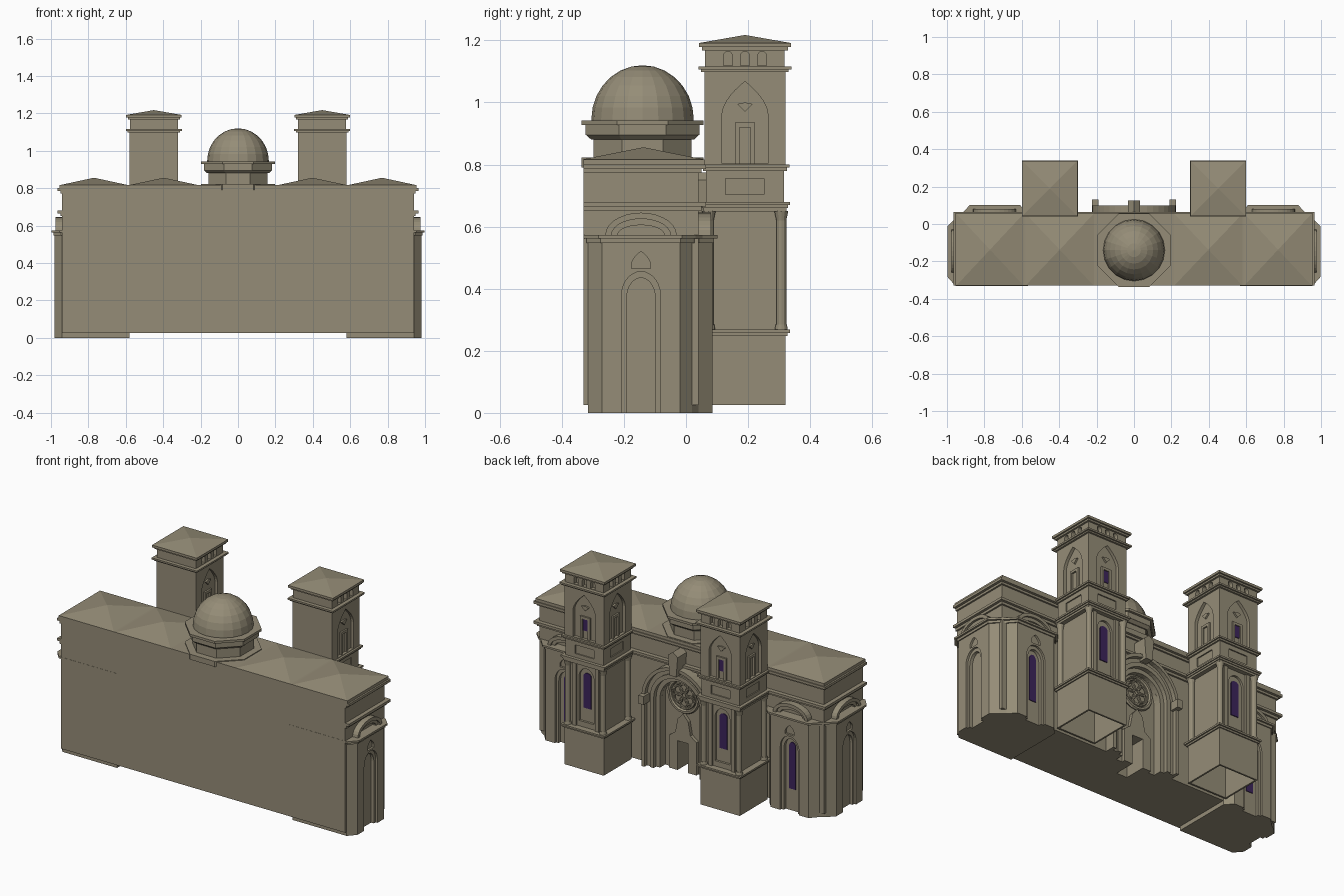
import bpy, bmesh, math
from mathutils import Matrix, Vector

if "Cube" in bpy.data.objects:
    bpy.data.objects.remove(bpy.data.objects["Cube"])


def material(name, rgb):
    m = bpy.data.materials.new(name)
    m.diffuse_color = (*rgb, 1)
    m.use_nodes = True
    m.node_tree.nodes["Principled BSDF"].inputs["Base Color"].default_value = m.diffuse_color
    return m


STONE = material("tan stone", (0.30, 0.265, 0.185))
GLASS = material("purple glass", (0.045, 0.018, 0.105))
FRONT, RIGHT, LEFT = 0, -math.pi / 2, math.pi / 2     # facings: +y, +x, -x


def finish(name, bm, mirror=False, mat=STONE):
    bmesh.ops.recalc_face_normals(bm, faces=bm.faces)
    me = bpy.data.meshes.new(name)
    bm.to_mesh(me)
    bm.free()
    me.materials.append(mat)
    ob = bpy.data.objects.new(name, me)
    bpy.context.collection.objects.link(ob)
    if mirror:
        ob.modifiers.new("mirror", "MIRROR").use_mirror_merge = False
    return ob


def loft(bm, a, b):
    """Closed solid between two matching outlines."""
    va, vb = [bm.verts.new(p) for p in a], [bm.verts.new(p) for p in b]
    n = len(va)
    bm.faces.new(va)
    bm.faces.new(vb)
    for i in range(n):
        bm.faces.new((va[i], va[(i + 1) % n], vb[(i + 1) % n], vb[i]))


def stack(name, layers, mirror=False):
    """Layers of (plan outline, z0, z1, top scale) in one object."""
    bm = bmesh.new()
    for pts, z0, z1, s in layers:
        c = sum((Vector(p) for p in pts), Vector((0, 0))) / len(pts)
        top = [c + (Vector(p) - c) * s for p in pts]
        loft(bm, [(x, y, z0) for x, y in pts], [(x, y, z1) for x, y in top])
    return finish(name, bm, mirror)


def relief(name, outlines, d0, d1, at=(0, 0), facing=FRONT, mirror=False, mat=STONE):
    """Wall outlines (u, z) extruded from d0 to d1 along the facing."""
    bm = bmesh.new()
    for o in outlines:
        loft(bm, [(u, d0, z) for u, z in o], [(u, d1, z) for u, z in o])
    bm.transform(Matrix.Translation((*at, 0)) @ Matrix.Rotation(facing, 4, 'Z'))
    return finish(name, bm, mirror, mat)


def cut(ob, *args, **kw):
    c = relief("cutter", *args, **kw)
    c.hide_render = True
    c.hide_set(True)
    m = ob.modifiers.new("cut", "BOOLEAN")
    m.operation, m.solver, m.object = 'DIFFERENCE', 'EXACT', c
    ob.modifiers.move(len(ob.modifiers) - 1, 0)


def rect(x0, x1, y0, y1):
    return [(x0, y0), (x1, y0), (x1, y1), (x0, y1)]


def square(h):
    return rect(TX - h, TX + h, TY - h, TY + h)


def octagon(h, cy=-0.14):
    r = h / math.cos(math.pi / 8)
    return [(r * math.cos((i + .5) * math.pi / 4), cy + r * math.sin((i + .5) * math.pi / 4))
            for i in range(8)]


def arch(w, z0, spring, top, pointed=False, n=7):
    """Arch outline from bottom left over the top to bottom right."""
    half = []
    for i in range(n + 1):
        s = i / n
        if pointed:
            half.append((w * (1 - s ** 1.8), spring + (top - spring) * s))
        else:
            t = s * math.pi / 2
            half.append((w * math.cos(t), spring + (top - spring) * math.sin(t)))
    half[-1] = (0, top)
    if z0 < spring:
        half.insert(0, (w, z0))
    return [(-u, z) for u, z in half] + half[-2::-1]


def ring(outer, inner):
    return outer + inner[::-1]


# Main body with portal recess and doorway
body = stack("main_body", [(rect(-.94, .94, -.33, .04), .025, .815, 1)])
cut(body, [arch(.13, -.05, .44, .57)], .01, .2)
cut(body, [rect(-.035, .035, -.05, .2)], -.1, .1)
stack("body_cornice", [(rect(-w, w, -.33, y), z0, z1, 1) for w, y, z0, z1 in (
    (.95, .05, .65, .665), (.965, .065, .665, .68), (.95, .05, .772, .785),
    (.965, .065, .785, .80), (.955, .06, .80, .817))])

# Hipped roof bays
stack("roof_bays", [(rect(.59, .95, -.33, .055), .817, .855, .02),
                    (rect(.215, .58, -.33, .055), .817, .855, .02)], True)

# Dome on an octagonal drum
stack("dome_drum", [(octagon(.197), .79, .822, 1), (octagon(.158), .82, .90, 1),
                    (octagon(.165), .88, .895, 1.1), (octagon(.183), .895, .928, 1),
                    (octagon(.197), .928, .942, 1)])
bm = bmesh.new()
bmesh.ops.create_uvsphere(bm, u_segments=20, v_segments=14, radius=.165)
bm.transform(Matrix.Translation((0, -.14, .945)) @ Matrix.Diagonal((1, 1, 1.06, 1)))
finish("dome", bm)

# Side chapels with chamfered bays, arched niches and curved pediments
plan = [(.58, .04), (.62, .085), (.87, .085), (.91, .04), (.94, .02), (.98, -.02),
        (.98, -.27), (.94, -.315), (.58, -.315)]


def grow(s):
    return [(.76 + (x - .76) * s, -.115 + (y + .115) * s) for x, y in plan]


chapel = stack("chapel", [(plan, 0, .56, 1)], True)
stack("chapel_cornice", [(grow(1.03), .548, .562, 1), (grow(1.08), .562, .573, 1)], True)
for at, facing, d in (((.745, 0), FRONT, .085), ((0, -.145), RIGHT, .98)):
    cut(chapel, [arch(.062, -.02, .38, .455)], d - .012, d + .1, at, facing)
    cut(chapel, [arch(.046, -.03, .37, .435)], d - .03, d + .1, at, facing)
    cut(chapel, [arch(.03, .465, .48, .52, True)], d - .012, d + .1, at, facing)
    relief("chapel_pediment", [ring(arch(.115, .573, .573, .645), arch(.095, .573, .573, .625))],
           d - .06, d - .005, at, facing, True)
    relief("pediment_inner_band", [ring(arch(.095, .573, .573, .625), arch(.075, .573, .573, .605))],
           d - .06, d - .018, at, facing, True)
relief("chapel_window", [arch(.022, .13, .38, .41)], .053, .059, (.745, 0), FRONT, True, GLASS)

# Bell towers
TX, TY = .45, .19
base = stack("tower_base", [(square(.13), .025, .25, 1)], True)
cut(base, [rect(-.12, .12, -.05, .235)], -.12, .12, (TX, TY))
shaft = stack("tower_shaft", [(square(.108), .25, .66, 1)], True)
cut(shaft, [arch(.05, .30, .56, .62)], .095, .2, (TX, TY))
relief("shaft_window", [arch(.025, .38, .57, .59)], .093, .10, (TX, TY), FRONT, True, GLASS)
relief("shaft_pilasters", [rect(s * .075 - .012, s * .075 + .012, .268, .65) for s in (-1, 1)],
       .1, .118, (TX, TY), FRONT, True)
frieze = stack("tower_frieze", [(square(.126), .66, .79, 1)], True)
belfry = stack("belfry", [(square(.13), .795, 1.105, 1)], True)
arcade = stack("belfry_arcade", [(square(.128), 1.11, 1.175, 1)], True)
for f in (FRONT, RIGHT, LEFT):
    at = (TX, TY)
    cut(frieze, [rect(-.062, .062, .703, .755)], .119, .2, at, f)
    cut(belfry, [arch(.074, .803, .96, 1.068, True)], .112, .2, at, f)
    cut(arcade, [arch(.014, 1.119, 1.15, 1.165, n=4) for _ in (0,)], .105, .2, at, f)
    for s in (-.055, .055):
        cut(arcade, [[(u + s, z) for u, z in arch(.014, 1.119, 1.15, 1.165, n=4)]],
            .105, .2, at, f)
    door = [(-.032, .80), (-.032, .935), (.032, .935), (.032, .80)]
    relief("belfry_window_frame", [ring(door, [(-.018, .80), (-.018, .92), (.018, .92), (.018, .80)]),
                                   [(-.025, .995), (0, .97), (.025, .995), (0, 1.0)]],
           .108, .122, at, f, True)
relief("belfry_window", [rect(-.017, .017, .85, .92)], .11, .116, (TX, TY), FRONT, True, GLASS)
stack("tower_cornices", [(square(h), z0, z1, 1) for h, z0, z1 in (
    (.137, .248, .258), (.145, .258, .268), (.134, .648, .66), (.139, .66, .67), (.145, .67, .68),
    (.135, .78, .79), (.143, .79, .80), (.141, 1.098, 1.106), (.150, 1.106, 1.116),
    (.139, 1.168, 1.178), (.148, 1.178, 1.192))], True)
stack("tower_roof", [(square(.145), 1.192, 1.217, .02)], True)


def disc(x, y, r):
    return [(x + r * math.cos(i * math.pi / 6), y + r * math.sin(i * math.pi / 6)) for i in range(12)]


layers = []
for sx in (-1, 1):
    for sy in (-1, 1):
        x, y = TX + sx * .117, TY + sy * .117
        layers += [(disc(x, y, .016), .268, .65, 1), (disc(x, y, .021), .268, .285, .85),
                   (disc(x, y, .016), .62, .65, 1.4)]
stack("tower_columns", layers, True)

# Portal: stepped arch bands, keystone, label stops and gabled door surround
for i, (w, v, d) in enumerate(((.225, .205, .10), (.205, .18, .075), (.18, .155, .085), (.155, .13, .06))):
    relief("portal_arch_band", [ring(arch(w, .025, .44, .44 + w, n=10), arch(v, .025, .44, .44 + v, n=10))],
           .03, d)
relief("keystone", [[(-.022, .63), (-.032, .75), (0, .775), (.032, .75), (.022, .63)]], .03, .125)
relief("label_stops", [rect(.19, .225, .41, .46)], .03, .13, mirror=True)
relief("door_surround", [ring(
    [(-.09, .025), (-.09, .22), (-.05, .25), (-.035, .33), (0, .37), (.035, .33), (.05, .25), (.09, .22), (.09, .025)],
    [(-.035, .025), (-.035, .2), (.035, .2), (.035, .025)])], .005, .03)

# Rose window: rim, hub ring and petals
rings = [(0, 0, .095, .012), (0, 0, .075, .007)]
rings += [(.042 * math.cos(a), .042 * math.sin(a), .026, .006)
          for a in (math.pi / 2 + i * math.tau / 6 for i in range(6))]
for x, z, r, t in rings:
    bpy.ops.mesh.primitive_torus_add(location=(x, .02, .475 + z), rotation=(math.pi / 2, 0, 0),
                                     major_radius=r, minor_radius=t, major_segments=20, minor_segments=6)
    bpy.context.object.name = "rose_window_ring"
    bpy.context.object.data.materials.append(STONE)
